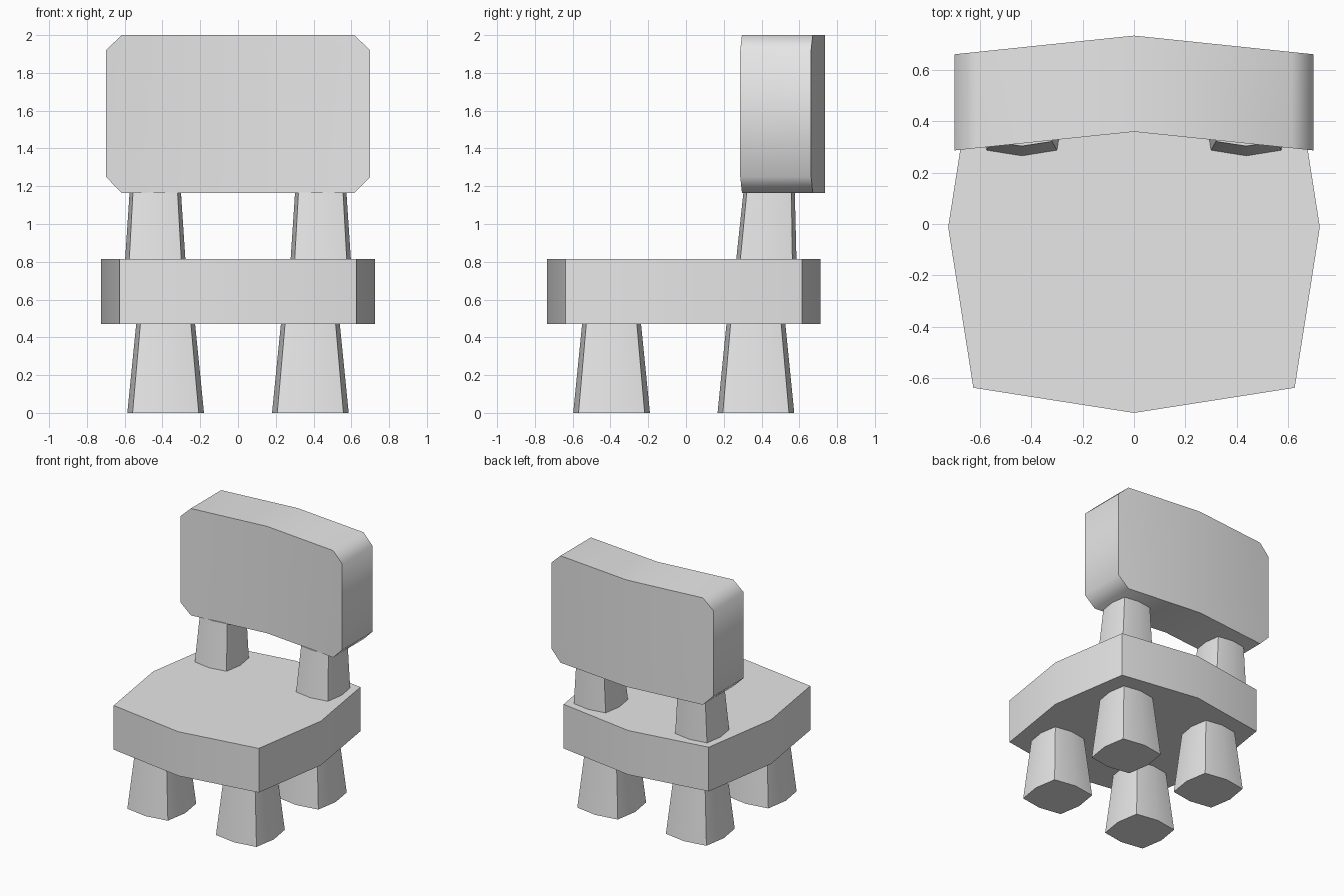
import bpy
import bmesh
import math

cube = bpy.data.objects.get("Cube")
if cube:
    bpy.data.objects.remove(cube, do_unlink=True)

grey = bpy.data.materials.new("plain_grey")
grey.use_nodes = True
grey.diffuse_color = (0.8, 0.8, 0.8, 1)
grey.node_tree.nodes["Principled BSDF"].inputs["Base Color"].default_value = (0.8, 0.8, 0.8, 1)


def finish(name, bm):
    """Turn a bmesh into a shaded object with rounded gentle edges."""
    bmesh.ops.recalc_face_normals(bm, faces=bm.faces)
    mesh = bpy.data.meshes.new(name)
    bm.to_mesh(mesh)
    bm.free()
    mesh.materials.append(grey)
    obj = bpy.data.objects.new(name, mesh)
    bpy.context.collection.objects.link(obj)
    bpy.ops.object.select_all(action="DESELECT")
    obj.select_set(True)
    bpy.context.view_layer.objects.active = obj
    bpy.ops.object.shade_smooth_by_angle(angle=math.radians(50))


def bridge(bm, a, b):
    """Join two matching rings of vertices with quads."""
    for i in range(len(a)):
        j = (i + 1) % len(a)
        bm.faces.new((a[i], a[j], b[j], b[i]))


def bulged_block(name, bottom, top):
    """Square block with outward-bulging sides; ends are (x, y, z, bulge, corner)."""
    bm = bmesh.new()
    rings = []
    for x, y, z, bulge, corner in (bottom, top):
        ring = []
        for i in range(8):
            r = corner * math.sqrt(2) if i % 2 else bulge
            a = i * math.pi / 4
            ring.append(bm.verts.new((x + r * math.cos(a), y + r * math.sin(a), z)))
        bm.faces.new(ring)
        rings.append(ring)
    bridge(bm, *rings)
    finish(name, bm)


# Seat slab
MID = -0.012
bulged_block("seat", (0, MID, 0.47, 0.725, 0.627), (0, MID, 0.815, 0.725, 0.627))

# Tapered legs and backrest posts
for side, sx in (("left", 1), ("right", -1)):
    for end, sy in (("front", -1), ("back", 1)):
        x, y = 0.383 * sx, MID + 0.382 * sy
        bulged_block(f"{end}_leg_{side}", (x, y, 0, 0.203, 0.175), (x, y, 0.48, 0.155, 0.133))
    x = 0.438 * sx
    bulged_block(f"back_post_{side}", (x, 0.425, 0.805, 0.16, 0.138), (x, 0.44, 1.168, 0.136, 0.118))

# Backrest: chamfered panel bent along its centre line
half = [(0, 1.165), (0.615, 1.165), (0.7, 1.25), (0.7, 1.92), (0.615, 2), (0, 2)]
outline = half + [(-x, z) for x, z in half[-2:0:-1]]
bm = bmesh.new()
rings = []
for y in (0.36, 0.735):
    ring = [bm.verts.new((x, y - 0.104 * abs(x), z)) for x, z in outline]
    bm.faces.new(ring[:6])
    bm.faces.new(ring[5:] + ring[:1])
    rings.append(ring)
bridge(bm, *rings)
finish("backrest", bm)
